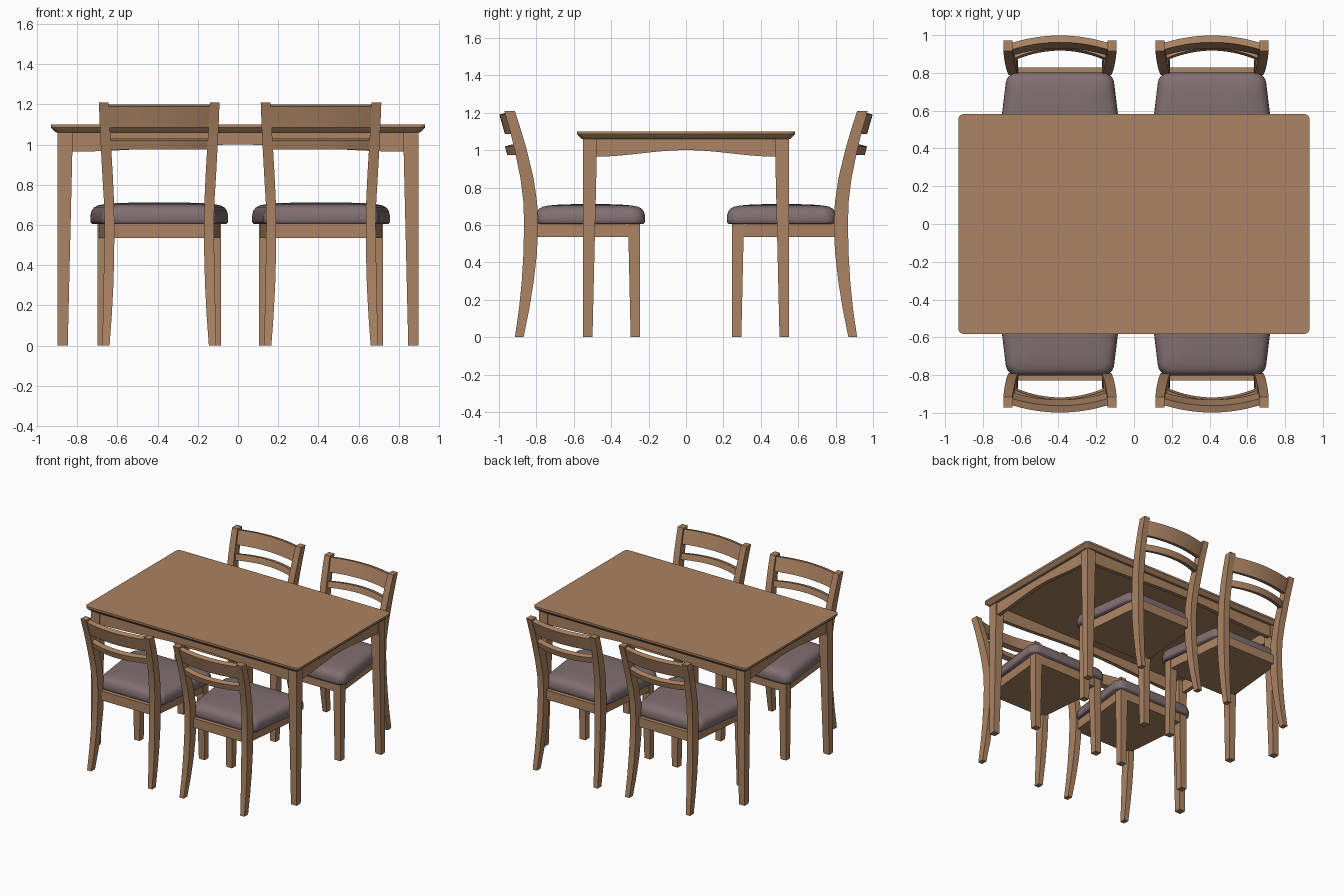
import bpy, bmesh
from math import sin, cos, pi, radians

if "Cube" in bpy.data.objects:
    bpy.data.objects.remove(bpy.data.objects["Cube"])


def material(name, rgb):
    m = bpy.data.materials.new(name)
    m.diffuse_color = (*rgb, 1)
    m.use_nodes = True
    m.node_tree.nodes["Principled BSDF"].inputs["Base Color"].default_value = m.diffuse_color
    return m


WOOD = material("wood", (0.41, 0.23, 0.125))
FABRIC = material("fabric", (0.22, 0.16, 0.165))


def loft(name, rings, mat, cx=0, s=1, angle=30):
    """Skin a list of equal-sized rings, cap both ends; shift by cx, flip y by s."""
    bm = bmesh.new()
    vs = [[bm.verts.new((x + cx, y * s, z)) for x, y, z in r] for r in rings]
    n = len(vs[0])
    for a, b in zip(vs, vs[1:]):
        for i in range(n):
            j = (i + 1) % n
            bm.faces.new((a[i], a[j], b[j], b[i]))
    bm.faces.new(vs[0])
    bm.faces.new(vs[-1])
    bmesh.ops.recalc_face_normals(bm, faces=bm.faces)
    me = bpy.data.meshes.new(name)
    bm.to_mesh(me)
    bm.free()
    me.shade_smooth()
    me.set_sharp_from_angle(angle=radians(angle))
    me.materials.append(mat)
    ob = bpy.data.objects.new(name, me)
    bpy.context.collection.objects.link(ob)
    return ob


def rect(x0, x1, y0, y1, z):
    return [(x0, y0, z), (x1, y0, z), (x1, y1, z), (x0, y1, z)]


def rounded(w0, w1, y0, y1, r, z, n=6):
    """Rounded trapezoid ring: half width w0 at y0, w1 at y1."""
    pts = []
    for cx, cy, a0 in ((w1 - r, y1 - r, 0), (r - w1, y1 - r, 90),
                       (r - w0, y0 + r, 180), (w0 - r, y0 + r, 270)):
        for k in range(n + 1):
            a = radians(a0 + 90 * k / n)
            pts.append((cx + r * cos(a), cy + r * sin(a), z))
    return pts


# ---- table ----
loft("table_top", [rounded(w, w, -d, d, 0.03, z) for w, d, z in
                   ((0.905, 0.558, 1.06), (0.925, 0.577, 1.078),
                    (0.93, 0.582, 1.085), (0.93, 0.582, 1.10))], WOOD)

for sx in (-1, 1):
    for sy in (-1, 1):
        loft("table_leg", [rect(0.897 * sx, (0.897 - t) * sx, 0.55 * sy, (0.55 - t) * sy, z)
                           for t, z in ((0.05, 0), (0.073, 0.97), (0.073, 1.06))], WOOD)


def arch(t):
    return 0.965 + 0.0175 * (1 + cos(pi * t))


# arched aprons along both directions
STEPS = [i / 12 for i in range(-12, 13)]
for s in (-1, 1):
    loft("long_apron", [[(0.83 * t, 0.54 * s, arch(t)), (0.83 * t, 0.51 * s, arch(t)),
                         (0.83 * t, 0.51 * s, 1.061), (0.83 * t, 0.54 * s, 1.061)]
                        for t in STEPS], WOOD)
    loft("short_apron", [[(0.887 * s, 0.485 * t, arch(t)), (0.857 * s, 0.485 * t, arch(t)),
                          (0.857 * s, 0.485 * t, 1.061), (0.887 * s, 0.485 * t, 1.061)]
                         for t in STEPS], WOOD)

# ---- chairs ----
# back post: z, front y, back y, inner x, outer x
POST = [(0, .868, .915, .247, .283), (.15, .838, .893, .236, .280),
        (.3, .814, .878, .228, .277), (.45, .797, .869, .224, .274),
        (.6, .790, .866, .223, .272), (.72, .796, .869, .225, .275),
        (.85, .815, .885, .231, .283), (1.0, .851, .916, .240, .291),
        (1.1, .880, .940, .246, .296), (1.21, .915, .972, .252, .300)]
# cushion: z, inset, corner radius
CUSHION = [(.606, .008, .06), (.613, .001, .065), (.63, 0, .065), (.65, .001, .065),
           (.67, .006, .065), (.686, .017, .065), (.697, .036, .06),
           (.704, .07, .06), (.709, .13, .05), (.711, .2, .03)]
# rail sections (y, z): top rail and lower rail, at mid-span
TOP_RAIL = [(.962, 1.20), (.998, 1.19), (.968, 1.085), (.930, 1.095)]
LOW_RAIL = [(.930, 1.03), (.968, 1.02), (.956, .975), (.918, .985)]


def chair(cx, s):
    for m in (-1, 1):
        loft("back_post", [rect(xi * m, xo * m, yf, yb, z) for z, yf, yb, xi, xo in POST],
             WOOD, cx, s)
        loft("front_leg", [rect(0.308 * m, (0.308 - t) * m, 0.246, 0.246 + t, z)
                           for t, z in ((0.05, 0), (0.062, 0.54), (0.062, 0.608))],
             WOOD, cx, s)
    # solid tapered frame under the cushion
    loft("seat_frame", [[(-.306, .249, z), (.306, .249, z), (.25, .828, z), (-.25, .828, z)]
                        for z in (.535, .608)], WOOD, cx, s)
    loft("seat_cushion", [rounded(.343 - d, .288 - d, .219 + d, .803 - d, r, z)
                          for z, d, r in CUSHION], FABRIC, cx, s, 50)
    # back rails bowed away from the sitter
    for name, sec, bow, half in (("top_rail", TOP_RAIL, .042, .265),
                                 ("lower_rail", LOW_RAIL, .058, .255)):
        loft(name, [[(half * t, y - bow * t * t, z) for y, z in sec] for t in STEPS],
             WOOD, cx, s)


for cx in (-0.392, 0.413):
    for s in (-1, 1):
        chair(cx, s)
